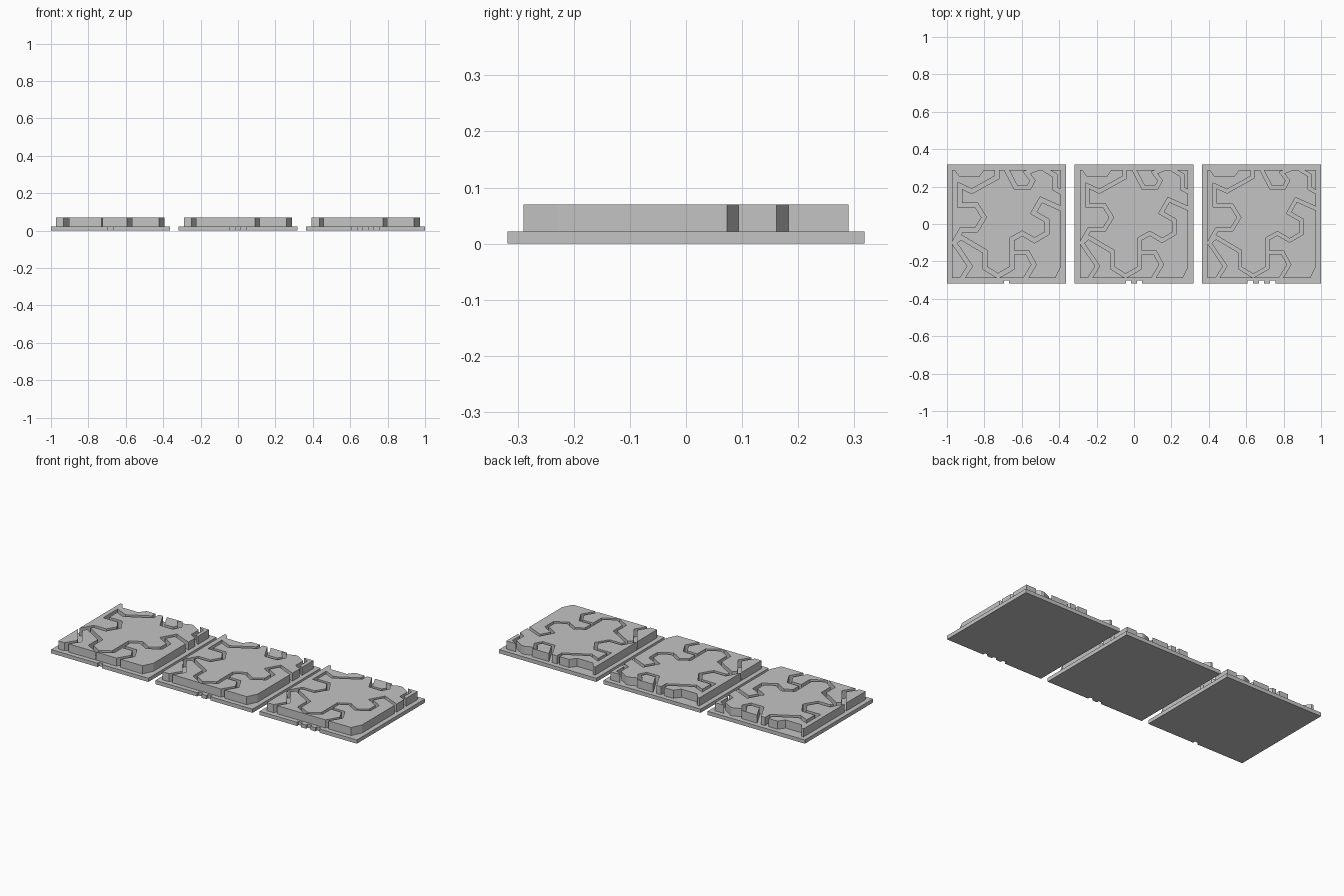
import bpy
import bmesh
from mathutils import Vector

if "Cube" in bpy.data.objects:
    bpy.data.objects.remove(bpy.data.objects["Cube"], do_unlink=True)

PITCH = 0.682
HALF = 0.318
PLATE_TOP = 0.022
PIECE_TOP = 0.07

grey = bpy.data.materials.new("light grey")
grey.use_nodes = True
grey.diffuse_color = (0.55, 0.55, 0.55, 1)
grey.node_tree.nodes["Principled BSDF"].inputs["Base Color"].default_value = grey.diffuse_color

# Outline of the raised puzzle slab
SLAB = [(-.29, -.29), (.26, -.29), (.29, -.23), (.29, .29), (-.12, .29),
        (-.147, .253), (-.25, .253), (-.277, .29), (-.29, .29)]

# Centre lines of the grooves between the interlocking pieces
GROOVES = {
    "left": [(-.05, .32), (-.05, .25), (-.185, .175), (-.25, .205), (-.25, .1),
             (-.16, .1), (-.12, .035), (-.16, -.03), (-.24, -.03), (-.28, -.1),
             (-.195, -.225), (-.255, -.32)],
    "middle": [(-.278, -.1), (-.245, -.07), (-.115, -.147), (-.115, -.235),
               (-.045, -.278), (.03, -.235), (.03, -.08), (.085, -.05),
               (.15, -.088), (.215, -.05), (.215, .02), (.145, .06),
               (.185, .13), (.32, .07)],
    "lower": [(.03, -.152), (.112, -.152), (.147, -.217), (.085, -.32)],
    "upper": [(-.015, .32), (.05, .195), (.12, .195), (.14, .232), (.108, .275),
              (.183, .305), (.258, .26), (.258, .19), (.32, .155)],
}


def prism(name, outline, low, high, x):
    """Extrude a flat outline between two heights."""
    bm = bmesh.new()
    face = bm.faces.new([bm.verts.new((px, py, low)) for px, py in outline])
    new = bmesh.ops.extrude_face_region(bm, geom=[face])["geom"]
    bmesh.ops.translate(bm, vec=(0, 0, high - low),
                        verts=[g for g in new if isinstance(g, bmesh.types.BMVert)])
    bmesh.ops.recalc_face_normals(bm, faces=bm.faces)
    mesh = bpy.data.meshes.new(name)
    bm.to_mesh(mesh)
    bm.free()
    mesh.materials.append(grey)
    obj = bpy.data.objects.new(name, mesh)
    obj.location.x = x
    bpy.context.collection.objects.link(obj)
    return obj


def ribbon(path, width):
    """Outline of a band of even width with mitred corners."""
    pts = [Vector(p) for p in path]
    left, right = [], []
    for i, p in enumerate(pts):
        before = (p - pts[i - 1]).normalized() if i else None
        after = (pts[i + 1] - p).normalized() if i + 1 < len(pts) else before
        before = before or after
        n1 = Vector((-before.y, before.x))
        n2 = Vector((-after.y, after.x))
        mitre = (n1 + n2).normalized()
        mitre *= width / 2 / mitre.dot(n1)
        left.append(p + mitre)
        right.append(p - mitre)
    return left + right[::-1]


def plate_outline(notches):
    """Square with small counting notches in its front edge."""
    points = [(HALF, -HALF), (HALF, HALF), (-HALF, HALF), (-HALF, -HALF)]
    for k in range(notches):
        c = (k - (notches - 1) / 2) * 0.06
        a, b = c - 0.014, c + 0.014
        points += [(a, -HALF), (a, -HALF + 0.015), (b, -HALF + 0.015), (b, -HALF)]
    return points


# Three tiles, each with its own notch count and groove width
for count, width in ((1, 0.023), (2, 0.020), (3, 0.018)):
    x = (count - 2) * PITCH
    prism(f"base_plate_{count}", plate_outline(count), 0, PLATE_TOP, x)
    slab = prism(f"puzzle_pieces_{count}", SLAB, PLATE_TOP, PIECE_TOP, x)
    cutters = []
    for name, path in GROOVES.items():
        cutter = prism(f"{name}_groove_cutter", ribbon(path, width),
                       PLATE_TOP - 0.01, PIECE_TOP + 0.01, x)
        cutter.hide_render = True
        cutters.append(cutter)
        mod = slab.modifiers.new(name, "BOOLEAN")
        mod.operation = "DIFFERENCE"
        mod.solver = "EXACT"
        mod.object = cutter
    # Bake the cuts, then drop the cutters
    bpy.context.view_layer.update()
    graph = bpy.context.evaluated_depsgraph_get()
    slab_mesh = bpy.data.meshes.new_from_object(slab.evaluated_get(graph))
    slab.modifiers.clear()
    slab.data = slab_mesh
    for cutter in cutters:
        bpy.data.objects.remove(cutter, do_unlink=True)
